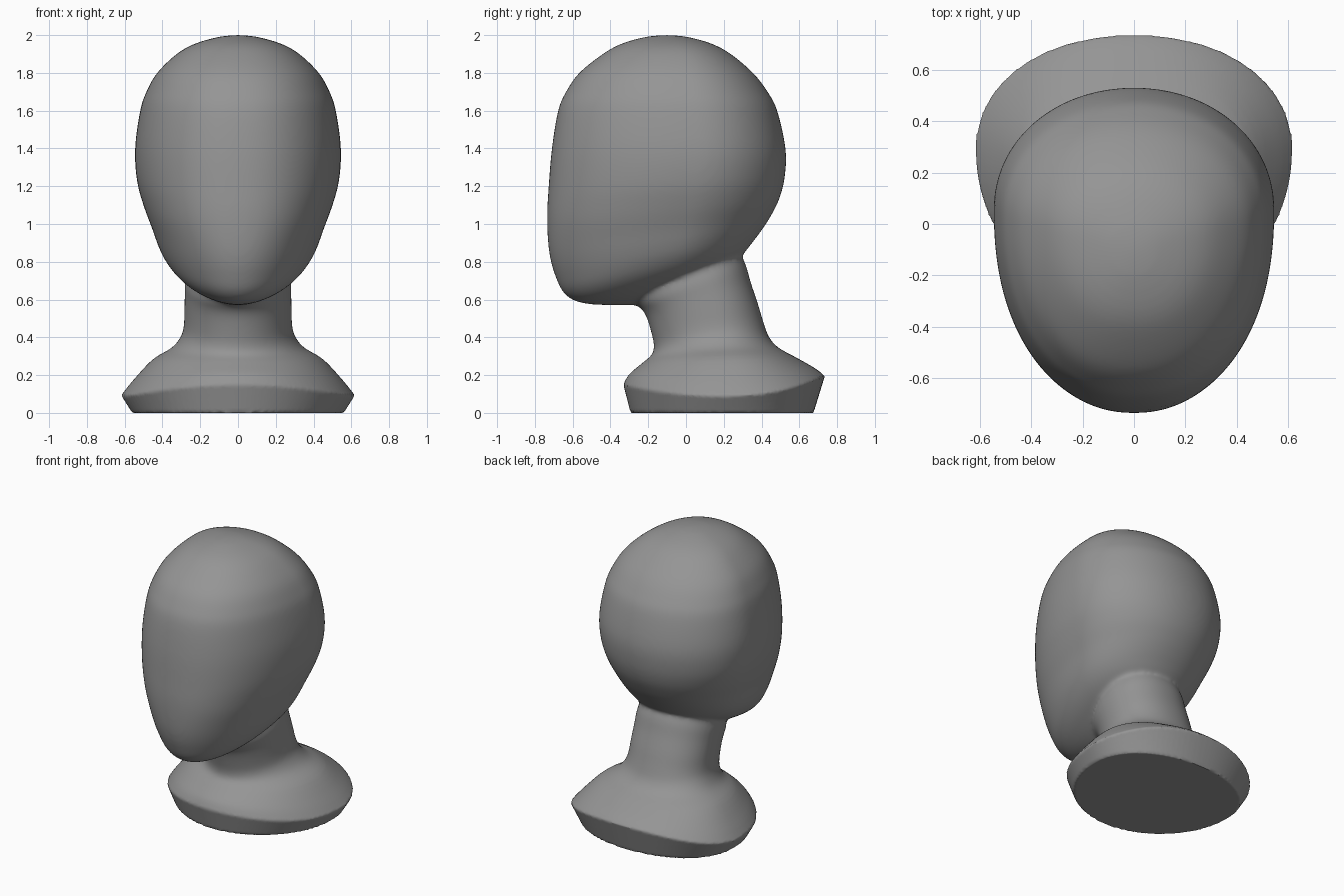
import bpy, bmesh, math

if "Cube" in bpy.data.objects:
    bpy.data.objects.remove(bpy.data.objects["Cube"])

SIDES = 96


def spline(rows, steps):
    """Catmull-Rom interpolation of whole rows of ring parameters."""
    out = []
    for i in range(len(rows) - 1):
        p0, p1 = rows[max(i - 1, 0)], rows[i]
        p2, p3 = rows[i + 1], rows[min(i + 2, len(rows) - 1)]
        for s in range(steps):
            t = s / steps
            out.append([0.5 * (2*b + (c - a)*t + (2*a - 5*b + 4*c - d)*t*t
                               + (3*b - a - 3*c + d)*t**3)
                        for a, b, c, d in zip(p0, p1, p2, p3)])
    out.append(list(rows[-1]))
    return out


def ring(yf, zf, yb, zb, w, sag, mid, power):
    """Tilted oval from a front point to a back point, sides lowered by sag."""
    ym = yf + (yb - yf) * mid
    # the face is fuller than an ellipse, the chin is not
    t = min(1, max(0, (zf - .7) / .35))
    front = 2 + .22 * t * t * (3 - 2 * t)
    pts = []
    for k in range(SIDES):
        a = 2 * math.pi * k / SIDES
        c, s = math.cos(a), math.sin(a)
        e = 2 / (power if s > 0 else front)
        x = w * math.copysign(abs(c) ** e, c)
        y = ym + (yb - ym) * s ** e if s > 0 else ym - (ym - yf) * (-s) ** e
        z = zf + (zb - zf) * (y - yf) / (yb - yf) - sag * c * c
        pts.append((x, y, z))
    return pts


def loft(name, rows, mid, power):
    bm = bmesh.new()
    loops = [[bm.verts.new(p) for p in ring(*r, mid, power)] for r in rows]
    for a, b in zip(loops, loops[1:]):
        for k in range(SIDES):
            n = (k + 1) % SIDES
            bm.faces.new((a[k], a[n], b[n], b[k]))
    bm.faces.new(loops[0])
    bm.faces.new(loops[-1])
    bmesh.ops.recalc_face_normals(bm, faces=bm.faces)
    me = bpy.data.meshes.new(name)
    bm.to_mesh(me)
    bm.free()
    ob = bpy.data.objects.new(name, me)
    bpy.context.collection.objects.link(ob)
    return ob


# Head: front y, front z, back y, back z, half width, side sag
head_rows = [
    (-.12, 2.0, -.08, 2.0, .02, 0),
    (-.215, 1.99, .01, 1.99, .105, 0),
    (-.34, 1.955, .135, 1.955, .227, 0),
    (-.44, 1.9, .237, 1.9, .325, 0),
    (-.565, 1.8, .355, 1.8, .428, 0),
    (-.635, 1.7, .432, 1.7, .485, 0),
    (-.677, 1.6, .483, 1.6, .518, 0),
    (-.71, 1.4, .527, 1.4, .545, 0),
    (-.727, 1.2, .523, 1.25, .535, 0),
    (-.735, 1.05, .493, 1.13, .5, 0),
    (-.73, .9, .442, 1.03, .455, 0),
    (-.715, .8, .392, .955, .425, 0),
    (-.69, .72, .35, .9, .394, 0),
    (-.655, .645, .315, .855, .35, 0),
    (-.6, .598, .27, .81, .295, 0),
    (-.52, .577, .2, .76, .23, 0),
    (-.42, .571, .12, .7, .16, 0),
    (-.26, .571, 0, .64, .08, 0),
]
head = loft("mannequin_head", spline(head_rows, 4), .62, 2.05)

# Leaning neck, flaring to shoulders with a saddle-shaped rim
neck_rows = [
    (-.332, .15, .735, .195, .618, .083),
    (-.3, .205, .685, .235, .557, .052),
    (-.23, .265, .58, .295, .452, 0),
    (-.18, .31, .49, .345, .35, -.015),
    (-.17, .36, .44, .4, .303, -.02),
    (-.185, .43, .41, .48, .287, 0),
    (-.21, .51, .38, .58, .284, 0),
    (-.235, .55, .343, .69, .282, 0),
    (-.265, .58, .31, .8, .28, 0),
    (-.26, .66, .25, .9, .25, 0),
]
base_row = [-.293, 0, .675, 0, .56, 0]
neck = loft("neck_and_base", [base_row] + spline(neck_rows, 4), .575, 2.15)

# Fuse into one skin
bpy.context.view_layer.objects.active = head
head.select_set(True)
mod = head.modifiers.new("fuse", 'BOOLEAN')
mod.operation, mod.solver, mod.object = 'UNION', 'EXACT', neck
bpy.ops.object.modifier_apply(modifier="fuse")
bpy.data.objects.remove(neck)
mod = head.modifiers.new("even", 'REMESH')
mod.mode, mod.voxel_size = 'VOXEL', .012
bpy.ops.object.modifier_apply(modifier="even")

# Soften the crease between jaw and neck
group = head.vertex_groups.new(name="crease")
for v in head.data.vertices:
    if v.co.z > .3:
        group.add([v.index], min(1, (v.co.z - .3) / .15), 'REPLACE')
mod = head.modifiers.new("soften", 'SMOOTH')
mod.factor, mod.iterations, mod.vertex_group = .5, 22, "crease"
bpy.ops.object.modifier_apply(modifier="soften")
bpy.ops.object.shade_smooth_by_angle(angle=math.radians(60))

# Dark grey finish
grey = bpy.data.materials.new("dark_grey")
grey.diffuse_color = (.3, .3, .3, 1)
grey.use_nodes = True
grey.node_tree.nodes["Principled BSDF"].inputs["Base Color"].default_value = grey.diffuse_color
head.data.materials.clear()
head.data.materials.append(grey)
